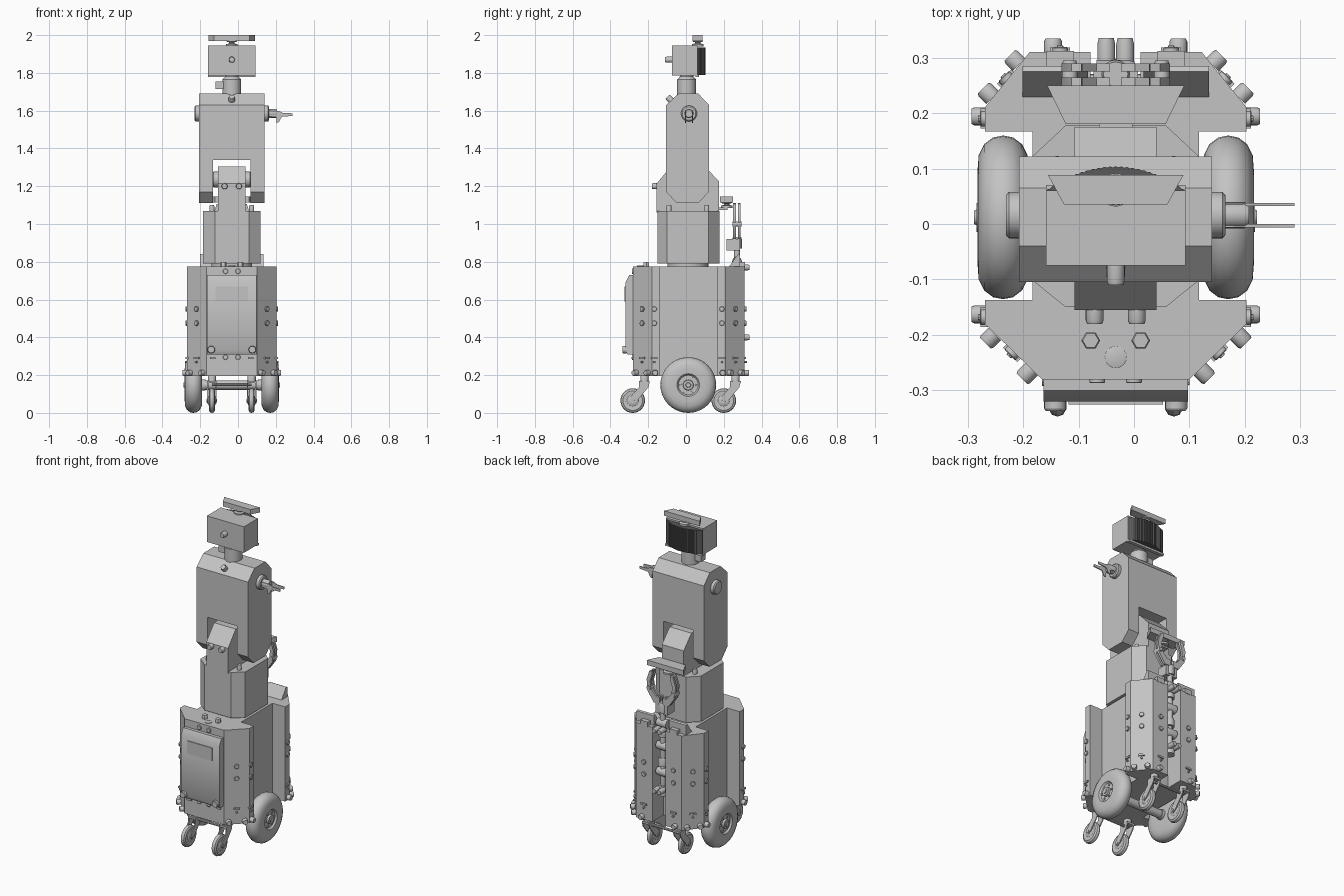
import bpy, bmesh, math
from mathutils import Vector, Matrix

CX = -0.033  # the robot body sits left of centre because of the side hand

def material(name, v):
    m = bpy.data.materials.new(name)
    m.diffuse_color = (v, v, v, 1)
    return m

GREY = material("plain grey", 0.55)
DARK = material("dark screen", 0.1)

def finish(name, bm, mat=GREY):
    bmesh.ops.recalc_face_normals(bm, faces=bm.faces)
    me = bpy.data.meshes.new(name)
    bm.to_mesh(me)
    bm.free()
    me.materials.append(mat)
    ob = bpy.data.objects.new(name, me)
    ob.location.x = CX
    bpy.context.collection.objects.link(ob)
    return ob

def prism(name, pts, axis, lo, hi, mat=GREY):
    """Extrude a 2D outline along x (y,z), y (x,z) or z (x,y)."""
    put = {'x': lambda p, d: (d, p[0], p[1]),
           'y': lambda p, d: (p[0], d, p[1]),
           'z': lambda p, d: (p[0], p[1], d)}[axis]
    bm = bmesh.new()
    a = [bm.verts.new(put(p, lo)) for p in pts]
    b = [bm.verts.new(put(p, hi)) for p in pts]
    bm.faces.new(a)
    bm.faces.new(b)
    for i in range(len(pts)):
        j = (i + 1) % len(pts)
        bm.faces.new((a[i], a[j], b[j], b[i]))
    return finish(name, bm, mat)

def box(name, x0, x1, y0, y1, z0, z1):
    return prism(name, [(x0, y0), (x1, y0), (x1, y1), (x0, y1)], 'z', z0, z1)

def lathe(name, pos, axis, prof, n=24):
    """Spin a profile of (distance along axis, radius) around the axis."""
    M = Matrix.Translation(pos) @ Vector(axis).to_track_quat('Z', 'Y').to_matrix().to_4x4()
    bm = bmesh.new()
    rings = []
    for d, r in prof:
        rings.append([bm.verts.new(M @ Vector((r * math.cos(k * math.tau / n),
                                               r * math.sin(k * math.tau / n), d))) for k in range(n)])
    for a, b in zip(rings, rings[1:]):
        for k in range(n):
            j = (k + 1) % n
            bm.faces.new((a[k], a[j], b[j], b[k]))
    bm.faces.new(rings[0])
    bm.faces.new(rings[-1])
    return finish(name, bm)

def cyl(name, pos, axis, r, h, n=20):
    return lathe(name, pos, axis, [(0, r), (h * .8, r), (h, r * .85)], n)

def mirrored(half):
    return half + [(-x, y) for x, y in reversed(half)]

# --- base cabinet with wheel wells and a rear channel for the stowed arm
prism("base_body", mirrored([(.133, -.28), (.236, -.18), (.236, -.137), (.15, -.137), (.15, .167),
                             (.236, .167), (.236, .21), (.155, .31), (.045, .31), (.045, .2)]),
      'z', .195, .776)
# front door with sloped rim, raised window and feet knobs
prism("front_door", [(-.28, .31), (-.31, .31), (-.32, .33), (-.32, .69), (-.30, .73), (-.28, .73)],
      'x', -.13, .13)
box("door_window", -.085, .085, -.325, -.319, .59, .67)
for s in (-1, 1):
    cyl("door_knob", (s * .109, -.315, .335), (0, -1, 0), .02, .022)
    for z in (.75, .295):
        cyl("front_rivet", (s * .033, -.279, z), (0, -1, 0), .014, .008, 12)
    # bumper studs, rivets and latch slots on every outer face: (position, normal)
    k = math.sqrt(.5)
    f, b = Vector((s * k, -k, 0)), Vector((s * k, k, 0))
    side = Vector((s, 0, 0))
    for x, y, nrm in ((.152, -.262, f), (.218, -.198, f), (.174, .287, b), (.222, .228, b),
                      (.236, -.163, side), (.236, .194, side), (.113, .31, Vector((0, 1, 0)))):
        cyl("bumper_stud", (s * x, y, .212), nrm, .016, .024)
    for x, y, nrm in ((.1845, -.23, f), (.1955, .26, b), (.236, -.168, side), (.236, .19, side),
                      (.1, .31, Vector((0, 1, 0)))):
        for z in (.55, .475):
            cyl("side_rivet", (s * x, y, z), nrm, .014, .009, 12)
        ob = box("latch_slot", -.018, .018, -.008, .008, .285, .296)
        ob.location += Vector((s * x, y, 0))
        ob.rotation_euler.z = math.atan2(nrm.y, nrm.x) + math.pi / 2
        cyl("latch_pin", (s * x, y, .27), nrm, .006, .012, 8)
    # front latch slots
    box("front_latch", s * .1 - .015, s * .1 + .015, -.288, -.28, .285, .296)
    # hex bolts on the base top
    cyl("top_bolt", (s * .045, -.21, .776), (0, 0, 1), .017, .022, 6)
    # sloped rear shelf
    x0, x1 = sorted((s * .05, s * .168))
    prism("rear_shelf", [(.225, .77), (.275, .84), (.285, .835), (.285, .77)], 'x', x0, x1)
    box("rear_bracket", s * .1 - .025, s * .1 + .025, .28, .312, .77, .80)
cyl("top_button", (0, -.24, .774), (0, 0, 1), .02, .006)

# --- drive wheels
tire = [(-.046, .055), (-.046, .085), (-.044, .112), (-.034, .132), (-.018, .144), (0, .1475),
        (.018, .144), (.034, .132), (.044, .112), (.046, .085), (.046, .06), (.036, .052),
        (.036, .028), (.048, .026), (.048, .014), (.052, .012)]
for s in (-1, 1):
    lathe("drive_wheel", (s * .203, .012, .1475), (s, 0, 0), tire, 40)
    cyl("wheel_axle", (s * .14, .012, .1475), (s, 0, 0), .03, .03)
    for i in range(6):
        a = i * math.tau / 6
        cyl("wheel_nut", (s * .236, .012 + .04 * math.cos(a), .1475 + .04 * math.sin(a)), (s, 0, 0), .006, .008, 6)
lathe("axle_housing", (-.16, .012, .1475), (1, 0, 0), [(0, .025), (.32, .025)], 16)

# --- trailing casters
for ys in (-.22, .262):
    yw = ys - .062
    for s in (-1, 1):
        x = s * .105
        lathe("caster_wheel", (x, yw, .065), (1, 0, 0),
              [(-.02, .02), (-.014, .03), (-.016, .052), (-.01, .062), (0, .065),
               (.01, .062), (.016, .052), (.014, .03), (.02, .02)], 28)
        for t in (-1, 1):
            prism("caster_fork", [(ys - .03, .165), (ys + .028, .165), (ys + .02, .135), (yw + .02, .06),
                                  (yw, .05), (yw - .018, .065), (yw - .012, .085), (ys - .03, .135)],
                  'x', x + t * .022 - .003, x + t * .022 + .003)
        cyl("caster_axle", (x - .028, yw, .065), (1, 0, 0), .01, .056, 10)
        box("caster_crown", x - .025, x + .025, ys - .03, ys + .028, .158, .17)
        cyl("caster_stem", (x, ys, .165), (0, 0, 1), .022, .035)
    cyl("caster_crossbar", (-.105, ys, .15), (1, 0, 0), .008, .21, 10)

# --- waist
lathe("turntable", (0, .01, .77), (0, 0, 1), [(0, .108), (.03, .108)], 40)
prism("waist", mirrored([(.09, -.15), (.152, -.1), (.152, .12), (.09, .178)]), 'z', .79, 1.07)
prism("spine_block", [(-.155, 1.06), (-.155, 1.215), (-.08, 1.305), (.1, 1.305), (.175, 1.225), (.175, 1.06)],
      'x', -.074, .074)
for s in (-1, 1):
    cyl("spine_plug", (s * .038, -.15, 1.2), (0, -1, 0), .016, .03)
    for y in (-.09, .11):
        cyl("waist_bolt", (s * .105, y, 1.07), (0, 0, 1), .013, .03, 12)
    cyl("waist_hinge", (s * .07, .01, 1.235), (s, 0, 0), .042, .032)

# --- torso with a notch straddling the spine
bm_top = [(-.105, 1.17), (-.05, 1.112), (.065, 1.112), (.122, 1.17), (.122, 1.34)]
for s in (-1, 1):
    x0, x1 = sorted((s * .1, s * .174))
    prism("torso_leg", bm_top + [(-.105, 1.34)], 'x', x0, x1)
prism("torso", [(-.105, 1.34), (.122, 1.34), (.122, 1.63), (.065, 1.69), (-.04, 1.69), (-.105, 1.63)],
      'x', -.174, .174)
cyl("chest_sensor", (0, -.07, 1.645), (0, -.7, .7), .017, .04)

# --- shoulders and the small side hand
for s in (-1, 1):
    cyl("shoulder_disc", (s * .17, .016, 1.585), (s, 0, 0), .042, .028, 28)
cyl("hand_palm", (.195, .016, 1.585), (1, 0, 0), .024, .045)
for y in (-.003, .035):
    prism("hand_finger", [(.195, 1.60), (.25, 1.598), (.27, 1.588), (.322, 1.586), (.322, 1.572),
                          (.265, 1.568), (.25, 1.54), (.238, 1.535), (.235, 1.565), (.195, 1.57)],
          'y', y - .003, y + .003)

# --- neck and head
lathe("neck", (0, .003, 1.68), (0, 0, 1), [(0, .05), (.085, .05), (.1, .036), (.12, .036)], 28)
box("neck_motor", -.085, -.03, -.02, .025, 1.715, 1.755)
box("head", -.126, .126, -.075, .06, 1.785, 1.945)
cyl("head_camera", (0, -.07, 1.87), (0, -1, 0), .016, .04)
N = 48
arc = [(-.124 + .248 * i / N, .062 + .042 * (1 - (2 * i / N - 1) ** 2) - .002 * (i % 2)) for i in range(N + 1)]
prism("face_screen", [(.124, .055), (-.124, .055)] + arc, 'z', 1.79, 1.935, DARK)
box("face_lower_rim", -.126, .126, .05, .07, 1.778, 1.79)

# --- flared antenna bars on the head and behind the waist
for name, y0, y1, z, wide, thin in (("head_antenna", .035, .088, 1.97, .122, .093),
                                    ("rear_antenna", .18, .25, 1.115, .124, .09)):
    yc = (y0 + y1) / 2
    prism(name, [(-wide, y1), (-thin, y0), (thin, y0), (wide, y1)], 'z', z, z + .03)
    lathe(name + "_stem", (0, yc, z - .03), (0, 0, 1),
          [(0, .03), (.012, .03), (.016, .014), (.022, .014), (.026, .028), (.031, .028)], 24)
box("rear_antenna_bracket", -.03, .03, .16, .22, 1.075, 1.088)

# --- stowed arm in the rear channel
Z = (0, 0, 1)
AY = .27
for z, h, r in ((.36, .06, .028), (.42, .12, .015), (.54, .05, .027), (.59, .13, .017),
                (.72, .03, .026), (.75, .14, .016), (.87, .06, .026)):
    cyl("arm_segment", (0, AY, z), Z, r, h, 16)
for z in (.5, .66, .80):
    cyl("arm_joint", (-.035, AY, z), (1, 0, 0), .026, .07, 16)
box("arm_wrist", -.04, .04, .215, .285, .86, .92)
for s in (-1, 1):
    for z in (.4, .77):
        cyl("arm_clamp", (s * .017, .28, z), (0, 1, 0), .016, .055, 12)
    for y in (.25, .275):
        prism("gripper_finger", [(s * x, z) for x, z in (
            (.01, .92), (.05, .92), (.092, .98), (.098, 1.05), (.08, 1.105), (.062, 1.11),
            (.06, 1.09), (.075, 1.045), (.07, 1.0), (.035, .96), (.01, .96))], 'y', y, y + .014)
    cyl("finger_pivot", (s * .083, .245, 1.0), (0, 1, 0), .014, .05, 12)

# smooth the round parts, keep flat faces crisp
bpy.ops.object.select_all(action='SELECT')
bpy.context.view_layer.objects.active = bpy.data.objects["torso"]
bpy.ops.object.shade_smooth_by_angle(angle=math.radians(32))
